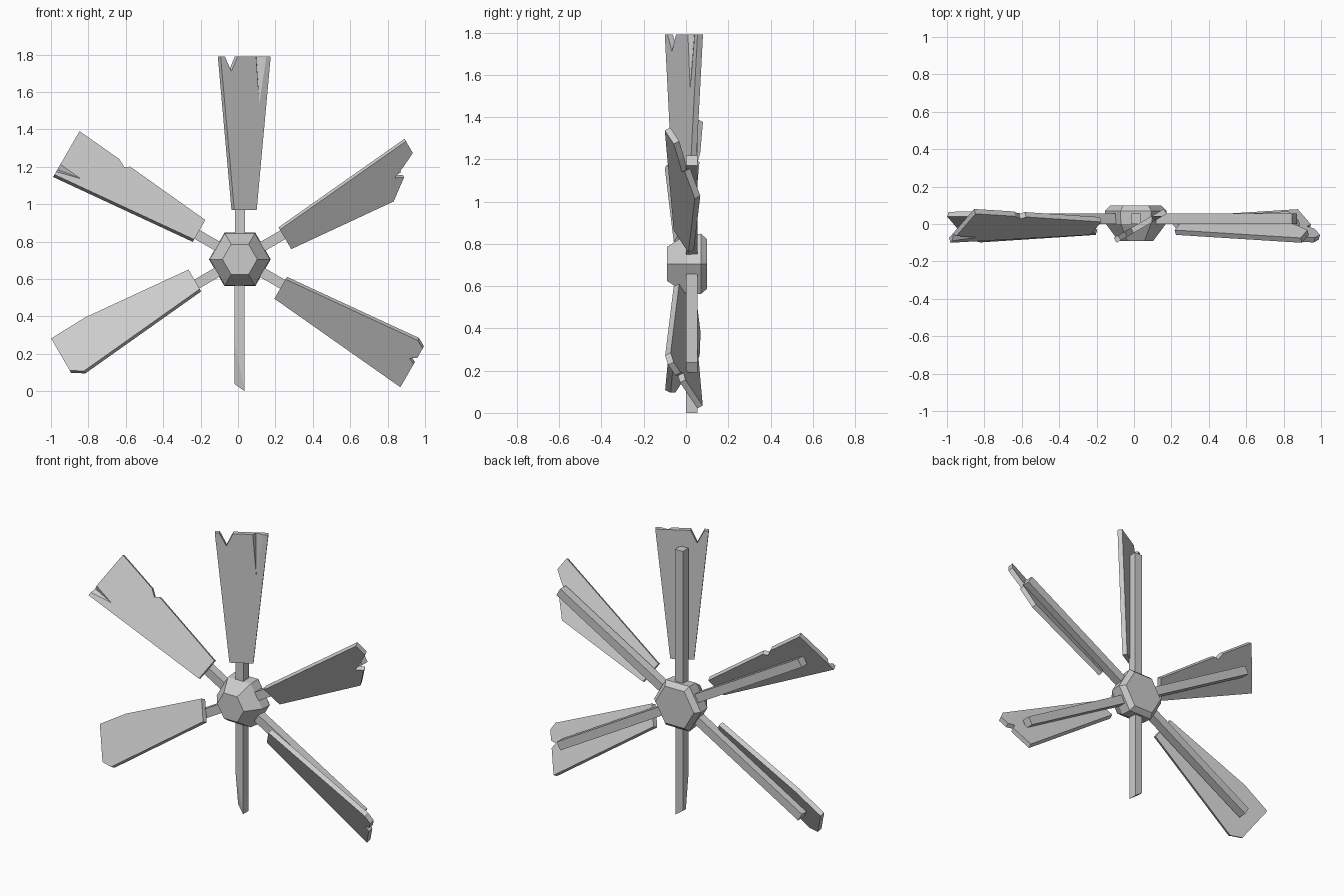
import bpy, bmesh
from math import radians, tan, sin, cos, pi
from mathutils import Vector, Matrix

cube = bpy.data.objects.get("Cube")
if cube:
    bpy.data.objects.remove(cube)

wood = bpy.data.materials.new("weathered_grey")
wood.use_nodes = True
GREY = (0.6, 0.6, 0.6, 1)
wood.diffuse_color = GREY
wood.node_tree.nodes["Principled BSDF"].inputs["Base Color"].default_value = GREY

CENTRE = Vector((0.01, 0, 0.705))
PITCH = radians(30)
THICK = 0.03
NORMAL = Vector((sin(PITCH), 0 - cos(PITCH), 0))   # outward from the blade front


def finish(name, bm, turn=0):
    """Turn a part around the hub and add it to the scene."""
    bm.transform(Matrix.Translation(CENTRE) @ Matrix.Rotation(radians(turn), 4, 'Y'))
    bmesh.ops.recalc_face_normals(bm, faces=bm.faces)
    mesh = bpy.data.meshes.new(name)
    bm.to_mesh(mesh)
    bm.free()
    mesh.materials.append(wood)
    obj = bpy.data.objects.new(name, mesh)
    bpy.context.collection.objects.link(obj)
    return obj


def on_blade(s, r, depth=0):
    """Point on the pitched blade: s across, r outward, depth below the front."""
    return Vector((s, -0.023 + (s - 0.031) * tan(PITCH), r)) - NORMAL * depth


def loft(bm, rings):
    """Closed solid through equal-length rings of points."""
    rings = [[bm.verts.new(p) for p in ring] for ring in rings]
    n = len(rings[0])
    for a, b in zip(rings, rings[1:]):
        for i in range(n):
            j = (i + 1) % n
            bm.faces.new((a[i], a[j], b[j], b[i]))
    bm.faces.new(rings[0])
    bm.faces.new(rings[-1])


def blade(name, turn, tip, crack=None):
    outline = [(0.09, 0.265), (-0.03, 0.265)] + tip
    bm = bmesh.new()
    loft(bm, [[on_blade(s, r, d) for s, r in outline] for d in (0, THICK)])
    obj = finish(name, bm, turn)
    if crack:
        # wedge-shaped split, shallow at its point and deep at the blade end
        (ts, tr), left, right, deep = crack
        cut = bmesh.new()
        end = 1.1
        pts = [on_blade(ts, tr, -0.001), on_blade(left, end, -0.001),
               on_blade(right, end, -0.001), on_blade(deep, end, 0.027)]
        bmesh.ops.convex_hull(cut, input=[cut.verts.new(p) for p in pts])
        cutter = finish(name + "_crack_cutter", cut, turn)
        cutter.hide_render = True
        mod = obj.modifiers.new("crack", 'BOOLEAN')
        mod.operation = 'DIFFERENCE'
        mod.solver = 'EXACT'
        mod.object = cutter
        bpy.context.view_layer.objects.active = obj
        bpy.ops.object.modifier_apply(modifier="crack")
        bpy.data.objects.remove(cutter)


def arm(name, turn, length, broken=False):
    bm = bmesh.new()
    section = [(-0.026, 0), (0.028, 0), (0.028, 0.055), (-0.026, 0.055)]
    slant = 0.7 if broken else 0
    loft(bm, [[(x, y, 0.05) for x, y in section],
              [(x, y, length - slant * (x + 0.026)) for x, y in section]])
    if broken:
        # shave the splintered corner
        a, b, c = Vector((0.026, 0, 0.455)), Vector((-0.026, 0, 0.705)), Vector((0.028, 0.03, 0.69))
        n = (b - a).cross(c - a)
        if n.dot(Vector((0.028, 0, 0.7)) - a) < 0:
            n.negate()
        geom = bm.verts[:] + bm.edges[:] + bm.faces[:]
        bmesh.ops.bisect_plane(bm, geom=geom, plane_co=a, plane_no=n, clear_outer=True)
        bmesh.ops.holes_fill(bm, edges=[e for e in bm.edges if e.is_boundary])
    finish(name, bm, turn)


# Hub: bevelled six-sided block
bm = bmesh.new()
profile = [(-0.09, 0.093), (0, 0.16), (0.07, 0.165), (0.1, 0.135)]
loft(bm, [[(r * cos(i * pi / 3), y, r * sin(i * pi / 3)) for i in range(6)]
          for y, r in profile])
finish("hub", bm)

# Arms, one of them snapped short
for label, turn in [("top", 0), ("upper_left", 60), ("lower_left", 120),
                    ("lower_right", 240), ("upper_right", 300)]:
    arm(label + "_arm", turn, 0.98)
arm("broken_arm", 180, 0.705, broken=True)

# Blades, each with its own worn end
blade("top_blade", 0,
      [(-0.103, 1.085), (-0.08, 1.085), (-0.045, 1.005), (-0.012, 1.085), (0.165, 1.085)],
      ((0.105, 0.82), 0.085, 0.145, 0.1))
blade("upper_left_blade", 60,
      [(-0.103, 1.085), (-0.03, 1.085), (0.009, 1.005), (0.037, 0.935),
       (0.059, 0.98), (0.143, 0.867)])
blade("lower_left_blade", 120,
      [(-0.1, 1.04), (-0.075, 1.085), (-0.018, 1.085), (0.005, 1.05),
       (0.022, 1.085), (0.163, 1.085)],
      ((0.034, 0.833), -0.018, 0.022, -0.01))
blade("lower_right_blade", 240,
      [(-0.1, 1.02), (-0.06, 1.085), (0.138, 1.085), (0.145, 0.873)])
blade("upper_right_blade", 300,
      [(-0.103, 1.085), (0.165, 1.085), (0.142, 0.826), (0.118, 0.781), (0.136, 0.756)],
      ((-0.052, 0.948), -0.09, -0.038, -0.06))
